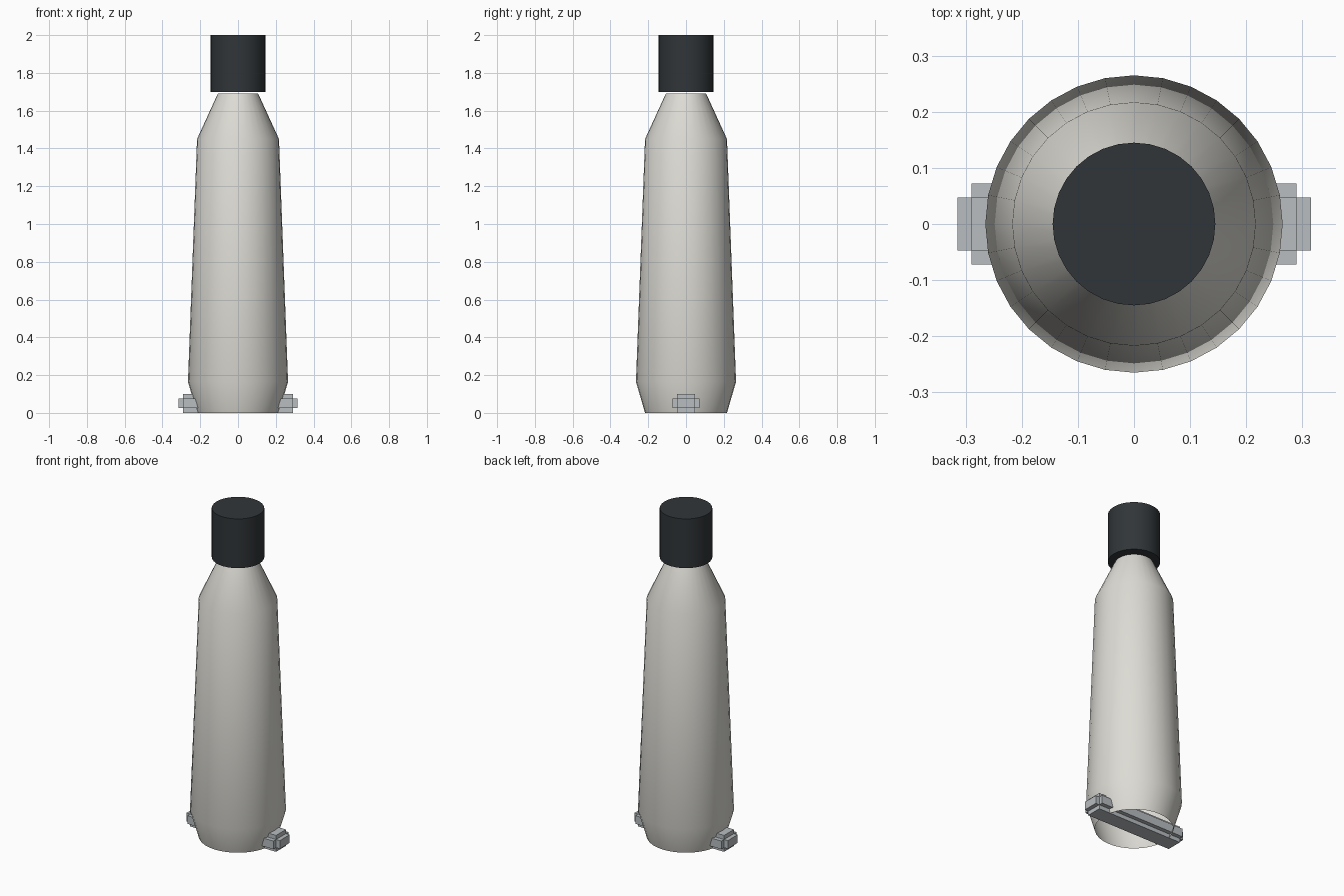
import bpy, bmesh, math
from mathutils import Matrix, Vector

if "Cube" in bpy.data.objects:
    bpy.data.objects.remove(bpy.data.objects["Cube"])

SIDES = 32


def material(name, rgb):
    m = bpy.data.materials.new(name)
    m.diffuse_color = (*rgb, 1)
    m.use_nodes = True
    m.node_tree.nodes["Principled BSDF"].inputs["Base Color"].default_value = m.diffuse_color
    return m


def finish(bm, name, mat):
    bmesh.ops.recalc_face_normals(bm, faces=bm.faces)
    me = bpy.data.meshes.new(name)
    bm.to_mesh(me)
    bm.free()
    ob = bpy.data.objects.new(name, me)
    bpy.context.collection.objects.link(ob)
    me.materials.append(mat)
    return ob


def lathe(name, profile, mat, cap_bottom, angle):
    bm = bmesh.new()
    rings = [[bm.verts.new((r * math.cos(math.tau * i / SIDES),
                            r * math.sin(math.tau * i / SIDES), z))
              for i in range(SIDES)] for r, z in profile]
    for a, b in zip(rings, rings[1:]):
        for i in range(SIDES):
            j = (i + 1) % SIDES
            bm.faces.new((a[i], a[j], b[j], b[i]))
    bm.faces.new(rings[-1])
    if cap_bottom:
        bm.faces.new(rings[0][::-1])
    ob = finish(bm, name, mat)
    bpy.ops.object.select_all(action='DESELECT')
    ob.select_set(True)
    bpy.context.view_layer.objects.active = ob
    bpy.ops.object.shade_smooth_by_angle(angle=math.radians(angle))
    return ob


shell = material("warm_grey", (0.72, 0.71, 0.66))
dark = material("charcoal", (0.03, 0.036, 0.04))
steel = material("steel_grey", (0.48, 0.51, 0.53))

# Tapered bottle body, open underneath
lathe("body", [(0.217, 0), (0.265, 0.165), (0.217, 1.45), (0.107, 1.69)],
      shell, False, 35)

# Cap
lathe("cap", [(0.145, 1.70), (0.145, 2.0)], dark, True, 35)

# Crossbar with stepped edges: three overlapping blocks
bm = bmesh.new()
for size in [(0.63, 0.095, 0.05), (0.58, 0.145, 0.05), (0.58, 0.095, 0.10)]:
    bmesh.ops.create_cube(bm, size=1, matrix=Matrix.Translation((0, 0, 0.05))
                          @ Matrix.Diagonal(Vector((*size, 1))))
finish(bm, "crossbar", steel)
